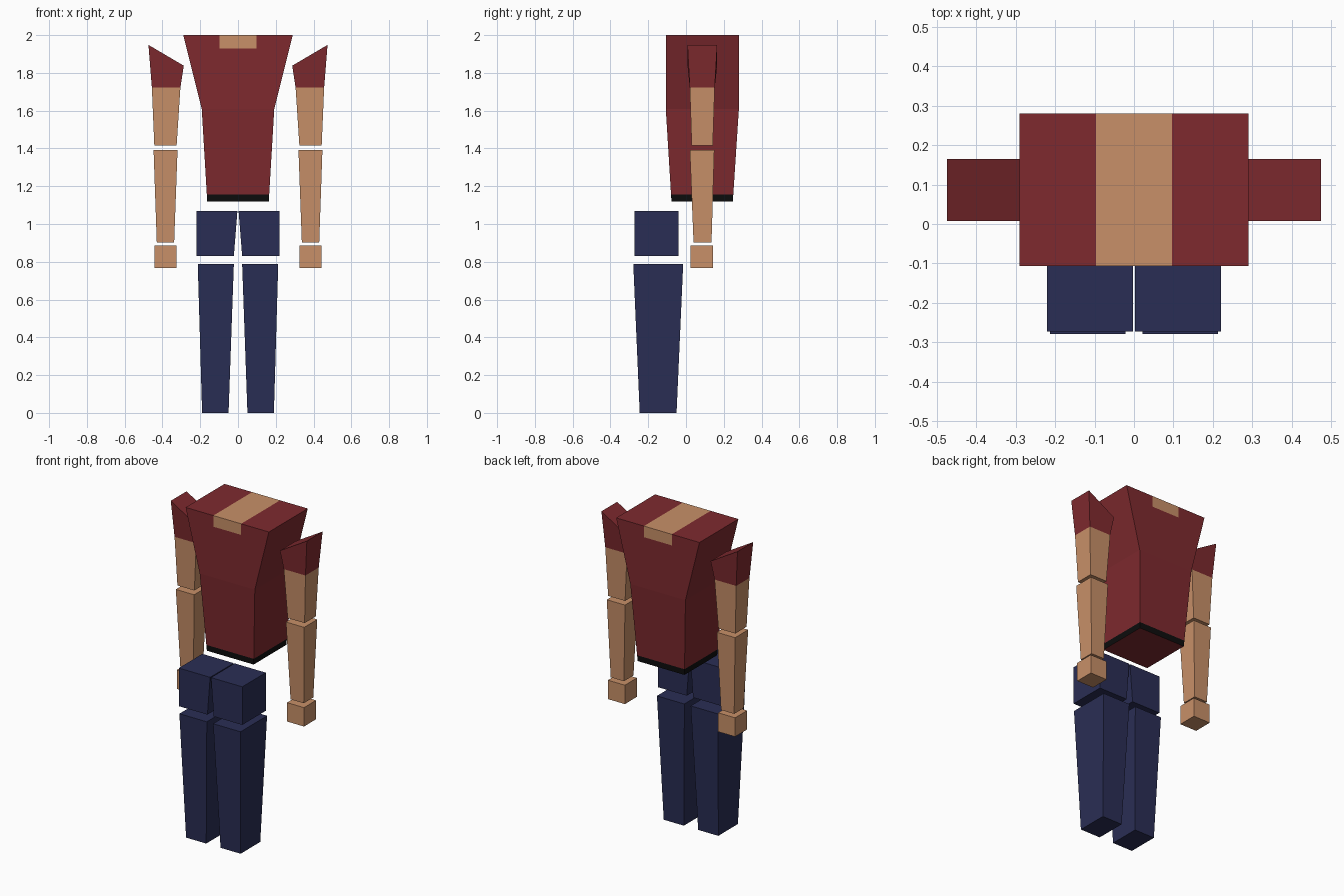
import bpy, bmesh

if "Cube" in bpy.data.objects:
    bpy.data.objects.remove(bpy.data.objects["Cube"])


def material(name, rgb):
    m = bpy.data.materials.new(name)
    m.diffuse_color = (*rgb, 1)
    m.use_nodes = True
    m.node_tree.nodes["Principled BSDF"].inputs["Base Color"].default_value = m.diffuse_color
    return m


RED = material("red_cloth", (0.21, 0.023, 0.028))
SKIN = material("skin", (0.58, 0.28, 0.14))
NAVY = material("navy_cloth", (0.023, 0.027, 0.09))
BLACK = material("black_trim", (0.004, 0.004, 0.004))


def loft(name, rings, mats, cuts=(), paint=None, mirror=False):
    """Box-section loft; ring = (x0, x1, y0, y1, z at x0, z at x1).
    cuts = (axis, value) colour borders; paint(centre, normal) -> material slot."""
    bm = bmesh.new()
    loops = []
    for x0, x1, y0, y1, z0, z1 in rings:
        loops.append([bm.verts.new(p) for p in
                      ((x0, y0, z0), (x1, y0, z1), (x1, y1, z1), (x0, y1, z0))])
    for a, b in zip(loops, loops[1:]):
        for i in range(4):
            j = (i + 1) % 4
            bm.faces.new((a[i], a[j], b[j], b[i]))
    bm.faces.new(loops[0])
    bm.faces.new(loops[-1])
    for axis, value in cuts:
        d = [0, 0, 0]
        d[axis] = 1
        bmesh.ops.bisect_plane(bm, geom=bm.verts[:] + bm.edges[:] + bm.faces[:],
                               plane_co=[value * c for c in d], plane_no=d)
    bmesh.ops.recalc_face_normals(bm, faces=bm.faces[:])
    bm.normal_update()
    if paint:
        for f in bm.faces:
            f.material_index = paint(f.calc_center_median(), f.normal)
    me = bpy.data.meshes.new(name)
    bm.to_mesh(me)
    bm.free()
    for m in mats:
        me.materials.append(m)
    ob = bpy.data.objects.new(name, me)
    bpy.context.collection.objects.link(ob)
    if mirror:
        ob.modifiers.new("mirror", "MIRROR").use_mirror_merge = False
    return ob


# Torso: shirt with open neckline strip and dark hem
def torso_paint(c, n):
    if c.z > 1.93 and abs(c.x) < 0.097 and abs(n.x) < 0.5:
        return 1
    if c.z < 1.157 and n.z > -0.9:
        return 2
    return 0


loft("torso",
     [(-0.163, 0.163, -0.077, 0.248, 1.12, 1.12),
      (-0.192, 0.192, -0.107, 0.28, 1.61, 1.61),
      (-0.29, 0.29, -0.107, 0.28, 2.0, 2.0)],
     [RED, SKIN, BLACK],
     cuts=[(2, 1.157), (2, 1.93), (0, -0.097), (0, 0.097)],
     paint=torso_paint)

# Upper arms: slanted shoulder, short sleeve over bare skin
loft("upper_arms",
     [(0.325, 0.443, 0.03, 0.142, 1.415, 1.415),
      (0.305, 0.456, 0.02, 0.152, 1.722, 1.722),
      (0.287, 0.474, 0.008, 0.165, 1.838, 1.948)],
     [RED, SKIN],
     paint=lambda c, n: 1 if c.z < 1.722 else 0, mirror=True)

# Forearms and hands
loft("forearms",
     [(0.338, 0.43, 0.04, 0.135, 0.903, 0.903),
      (0.32, 0.447, 0.02, 0.15, 1.393, 1.393)],
     [SKIN], mirror=True)
loft("hands",
     [(0.325, 0.443, 0.024, 0.144, 0.766, 0.766),
      (0.325, 0.443, 0.024, 0.144, 0.885, 0.885)],
     [SKIN], mirror=True)

# Legs
loft("thighs",
     [(0.022, 0.221, -0.273, -0.039, 0.83, 0.83),
      (0.003, 0.221, -0.273, -0.039, 1.07, 1.07)],
     [NAVY], mirror=True)
loft("lower_legs",
     [(0.05, 0.19, -0.245, -0.05, 0.0, 0.0),
      (0.022, 0.213, -0.279, -0.015, 0.787, 0.787)],
     [NAVY], mirror=True)
